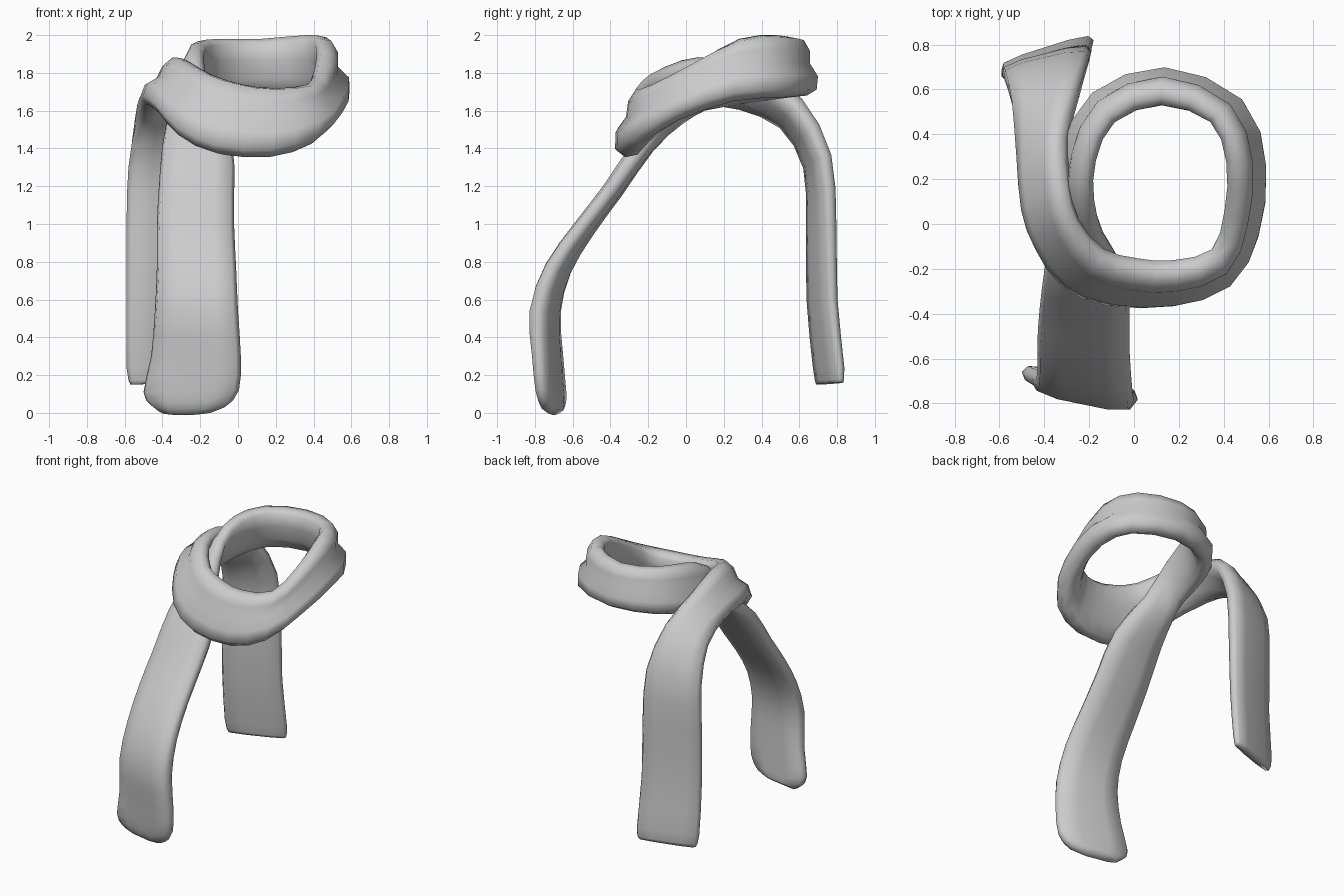
import bpy, bmesh
from mathutils import Vector

# Each station: upper/right edge xyz, lower/left edge xyz, half thickness, fold depth
back_tail = [
    (-.19, .82, .16, -.57, .70, .15, .025, 0),
    (-.18, .82, .24, -.59, .69, .24, .035, 0),
    (-.19, .78, .60, -.59, .66, .60, .04, 0),
    (-.19, .77, 1.0, -.59, .66, 1.0, .045, 0),
    (-.20, .74, 1.36, -.58, .65, 1.30, .05, 0),
    (-.25, .59, 1.64, -.54, .52, 1.53, .06, .1),
    (-.31, .38, 1.80, -.50, .28, 1.62, .06, .5),
    (-.30, .17, 1.87, -.475, .06, 1.63, .06, .8),
]
neck_loop = [
    (-.26, .01, 1.86, -.42, -.09, 1.59, .06, .8),
    (-.14, -.14, 1.79, -.31, -.24, 1.465, .07, .7),
    (.02, -.19, 1.74, -.12, -.315, 1.375, .075, .6),
    (.18, -.20, 1.72, .17, -.315, 1.355, .075, .6),
    (.37, -.14, 1.74, .39, -.24, 1.425, .07, .8),
    (.43, .05, 1.85, .51, -.04, 1.55, .065, 1.1),
    (.44, .28, 1.98, .54, .25, 1.65, .065, 1.1),
    (.36, .48, 2.0, .455, .51, 1.67, .065, .9),
    (.12, .57, 1.98, .14, .64, 1.68, .07, .6),
    (-.11, .48, 1.98, -.15, .55, 1.67, .065, .6),
    (-.20, .29, 1.96, -.28, .33, 1.64, .06, .7),
    (-.20, .10, 1.87, -.33, .10, 1.60, .055, .7),
]
front_tail = [
    (-.14, -.06, 1.65, -.37, -.04, 1.55, .055, .3),
    (-.03, -.23, 1.42, -.40, -.21, 1.42, .055, 0),
    (-.02, -.40, 1.18, -.42, -.37, 1.18, .05, 0),
    (-.02, -.56, .98, -.43, -.51, .98, .05, 0),
    (-.01, -.71, .77, -.43, -.64, .76, .055, 0),
    (.00, -.79, .54, -.44, -.70, .54, .06, 0),
    (.015, -.785, .30, -.46, -.68, .30, .05, 0),
    (.005, -.77, .12, -.50, -.66, .11, .045, 0),
    (-.07, -.74, .03, -.46, -.66, .04, .04, 0),
    (-.17, -.70, .005, -.40, -.66, .005, .025, 0),
]

# Cross-sections (along width, outward): plain cloth and folded cloth
plain = [(-1, 0), (-.92, .7), (-.5, 1), (0, 1), (.5, 1), (.92, .7),
         (1, 0), (.92, -.7), (.4, -1), (-.4, -1), (-.92, -.7)]
folded = [(-1, 0), (-.85, .75), (-.45, 1.0), (-.05, .65), (.4, 1.25), (.85, .9),
          (1, 0), (.8, -.7), (.3, -.9), (-.3, -.9), (-.85, -.6)]


def refine(stations):
    """Add one smoothly interpolated station between each pair."""
    vecs = [Vector(s) for s in stations]
    last = len(vecs) - 1
    result = []
    for i in range(last):
        before, a, b, after = (vecs[max(i - 1, 0)], vecs[i],
                               vecs[i + 1], vecs[min(i + 2, last)])
        result += [a, (a + b) * .5625 - (before + after) * .0625]
    return result + [vecs[last]]


def loft(name, stations):
    """Loft a closed cloth section along the pairs of edge points."""
    pairs = [(Vector(s[:3]), Vector(s[3:6]), s[6], s[7]) for s in refine(stations)]
    mids = [(p[0] + p[1]) / 2 for p in pairs]
    bm = bmesh.new()
    rings = []
    for i, (a, b, thick, fold) in enumerate(pairs):
        tangent = mids[min(i + 1, len(mids) - 1)] - mids[max(i - 1, 0)]
        half = (b - a) / 2
        out = half.cross(tangent).normalized()
        ring = []
        for p, q in zip(plain, folded):
            u = p[0] + (q[0] - p[0]) * fold
            v = p[1] + (q[1] - p[1]) * fold
            ring.append(bm.verts.new(mids[i] + half * u + out * v * thick))
        rings.append(ring)
    n = len(plain)
    for r, s in zip(rings, rings[1:]):
        for k in range(n):
            bm.faces.new((r[k], r[(k + 1) % n], s[(k + 1) % n], s[k]))
    bm.faces.new(rings[0])
    bm.faces.new(rings[-1][::-1])
    bmesh.ops.recalc_face_normals(bm, faces=bm.faces[:])
    mesh = bpy.data.meshes.new(name)
    bm.to_mesh(mesh)
    bm.free()
    obj = bpy.data.objects.new(name, mesh)
    bpy.context.collection.objects.link(obj)
    for poly in mesh.polygons:
        poly.use_smooth = True
    return obj


# One continuous strip: back tail, once round the neck, front tail
loft("scarf", back_tail + neck_loop + front_tail)
